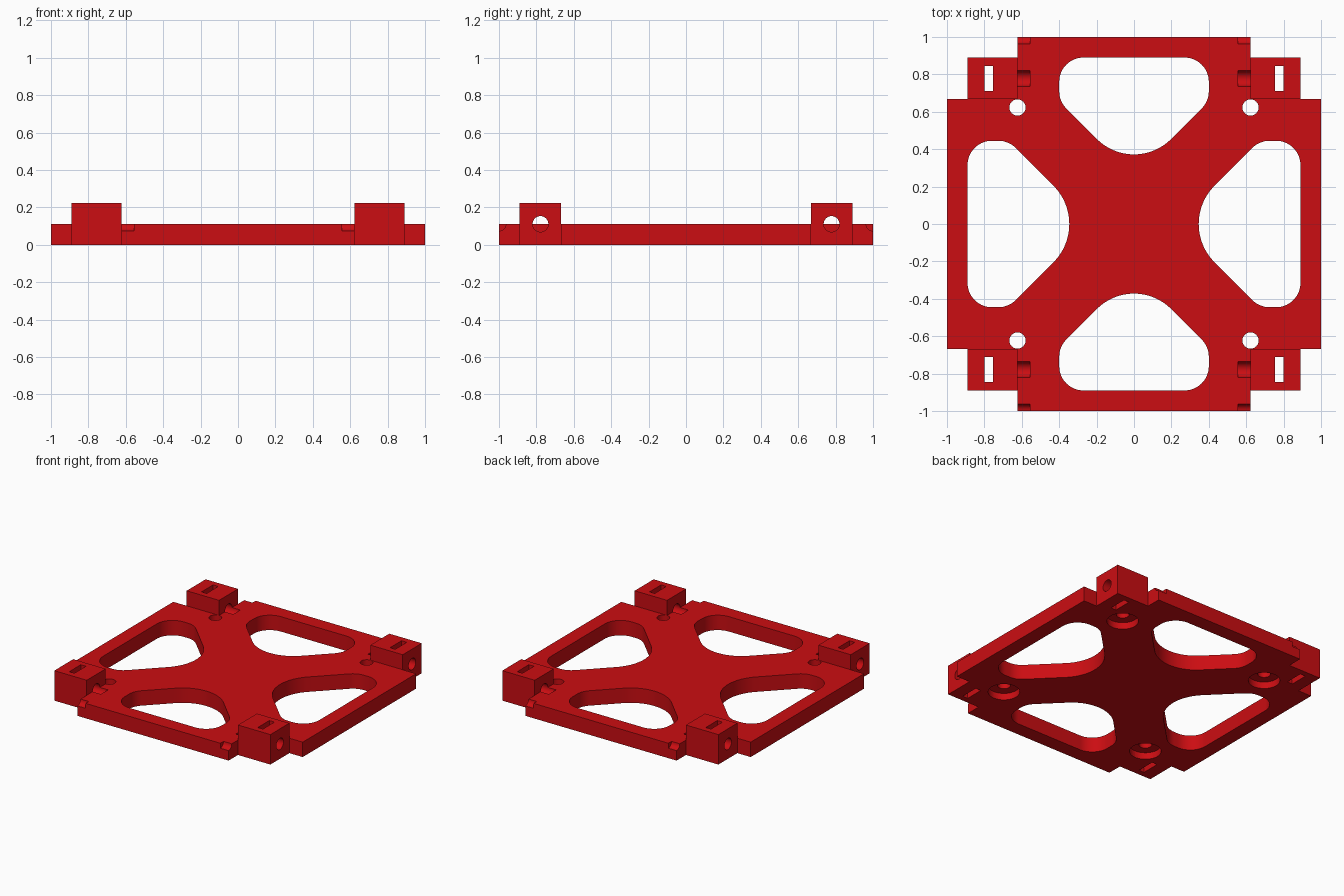
import bpy, bmesh
from math import sin, cos, radians, sqrt

if "Cube" in bpy.data.objects:
    bpy.data.objects.remove(bpy.data.objects["Cube"])

red = bpy.data.materials.new("red_plastic")
red.diffuse_color = (0.6, 0.004, 0.006, 1)
red.use_nodes = True
red.node_tree.nodes["Principled BSDF"].inputs["Base Color"].default_value = red.diffuse_color
SIGNS = [(1, 1), (-1, 1), (-1, -1), (1, -1)]


def prism(bm, pts, lo, hi, axis="z"):
    """Extrude a 2D outline along z, or along x (outline is then y, z)."""
    place = (lambda p, h: (p[0], p[1], h)) if axis == "z" else (lambda p, h: (h, p[0], p[1]))
    a = [bm.verts.new(place(p, lo)) for p in pts]
    b = [bm.verts.new(place(p, hi)) for p in pts]
    n = len(pts)
    faces = [bm.faces.new(a[::-1]), bm.faces.new(b)]
    faces += [bm.faces.new((a[i], a[(i + 1) % n], b[(i + 1) % n], b[i])) for i in range(n)]
    bmesh.ops.recalc_face_normals(bm, faces=faces)


def arc(cx, cy, r, start, end, n):
    angles = [radians(start + (end - start) * i / n) for i in range(n + 1)]
    return [(cx + r * cos(t), cy + r * sin(t)) for t in angles]


def circle(cx, cy, r, n=40):
    return arc(cx, cy, r, 0, 360, n)[:-1]


def rect(x0, x1, y0, y1):
    return [(x0, y0), (x1, y0), (x1, y1), (x0, y1)]


def make(name, bm):
    me = bpy.data.meshes.new(name)
    bm.to_mesh(me)
    bm.free()
    me.materials.append(red)
    ob = bpy.data.objects.new(name, me)
    bpy.context.collection.objects.link(ob)
    return ob


def window(outer, half, apex, r, R):
    """Rounded triangle pointing at the centre, along +y."""
    d = apex - (sqrt(2) - 1) * R
    low = half + (sqrt(2) - 1) * r + d
    h = half - r
    return (arc(0, apex + R, R, 225, 315, 24) + arc(h, low, r, -45, 0, 8)
            + arc(h, outer - r, r, 0, 90, 14) + arc(-h, outer - r, r, 90, 180, 14)
            + arc(-h, low, r, 180, 225, 8))


# Cross-shaped base plate
bm = bmesh.new()
X, Y, T = 0.623, 0.667, 0.111
quad = [(1, Y), (X, Y), (X, 1)]
outline = []
for i, (sx, sy) in enumerate(SIGNS):
    corner = quad if i % 2 == 0 else quad[::-1]
    outline += [(sx * x, sy * y) for x, y in corner]
prism(bm, outline, 0, T)
plate = make("base_plate", bm)

# Raised corner blocks
bm = bmesh.new()
for sx, sy in SIGNS:
    prism(bm, rect(sx * X, sx * 0.89, sy * Y, sy * 0.89), 0, 0.223)
blocks = make("corner_blocks", bm)

# Cutter: four large windows
bm = bmesh.new()
for s in (1, -1):
    prism(bm, [(s * x, s * y) for x, y in window(0.89, 0.40, 0.372, 0.13, 0.28)], -0.1, 0.3)
    prism(bm, [(s * y, s * x) for x, y in window(0.89, 0.445, 0.346, 0.13, 0.29)], -0.1, 0.3)
windows = make("window_cutter", bm)

# Cutters: screw holes and nut slots, round recesses below, sideways channels
holes_bm, recess_bm, channel_bm = bmesh.new(), bmesh.new(), bmesh.new()
for sx, sy in SIGNS:
    prism(holes_bm, circle(sx * X, sy * X, 0.0435), -0.1, 0.3)
    prism(holes_bm, rect(sx * 0.755, sx * 0.798, sy * 0.71, sy * 0.846), -0.1, 0.3)
    prism(recess_bm, circle(sx * X, sy * X, 0.107, 48), -0.1, 0.05)
    prism(channel_bm, circle(sy * 0.778, T, 0.042), sx * 0.555, sx * 0.95, "x")
    prism(channel_bm, circle(sy, T, 0.037), sx * 0.555, sx * 0.7, "x")
cutters = [windows, make("hole_cutter", holes_bm),
           make("recess_cutter", recess_bm), make("channel_cutter", channel_bm)]

# Cut both parts, then drop the cutters
for ob in (plate, blocks):
    for c in cutters:
        if ob is blocks and c is windows:
            continue
        m = ob.modifiers.new(c.name, "BOOLEAN")
        m.operation, m.solver, m.object = "DIFFERENCE", "EXACT", c
deps = bpy.context.evaluated_depsgraph_get()
cut = [bpy.data.meshes.new_from_object(o.evaluated_get(deps)) for o in (plate, blocks)]
for ob, me in zip((plate, blocks), cut):
    ob.modifiers.clear()
    ob.data = me
for c in cutters:
    bpy.data.objects.remove(c)

# Smooth the curved walls, keep edges sharp
for ob in (plate, blocks):
    ob.select_set(True)
bpy.context.view_layer.objects.active = plate
bpy.ops.object.shade_smooth_by_angle(angle=radians(30))
